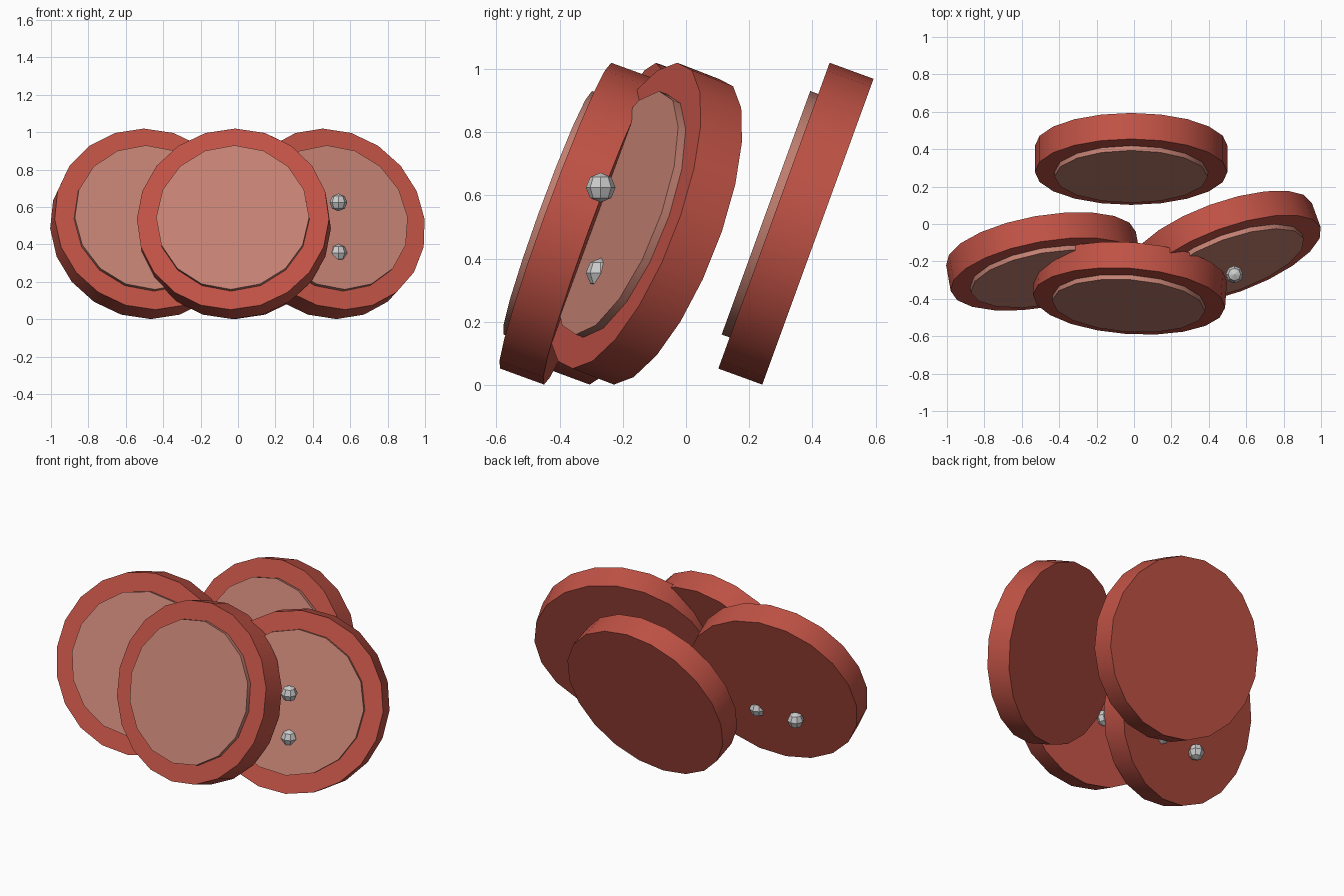
import bpy
from math import radians
from mathutils import Euler, Vector

if "Cube" in bpy.data.objects:
    bpy.data.objects.remove(bpy.data.objects["Cube"])


def material(name, color):
    m = bpy.data.materials.new(name)
    m.diffuse_color = color
    m.use_nodes = True
    m.node_tree.nodes["Principled BSDF"].inputs["Base Color"].default_value = m.diffuse_color
    return m


rim_red = material("rim_red", (0.53, 0.085, 0.06, 1))
face_pink = material("face_pink", (0.55, 0.22, 0.17, 1))

TILT = radians(70)        # discs lean back 20 degrees
RADIUS, THICK = 0.515, 0.148
INNER_RADIUS, INNER_FRONT = 0.41, 0.101


def cylinder(name, sides, radius, depth, loc, rot, mat):
    bpy.ops.mesh.primitive_cylinder_add(vertices=sides, radius=radius, depth=depth,
                                        location=loc, rotation=rot)
    ob = bpy.context.object
    ob.name = name
    ob.data.materials.append(mat)
    bpy.ops.object.shade_smooth_by_angle(angle=radians(30))


def leaning_disc(name, x, y, yaw):
    rot = Euler((TILT, 0, radians(yaw)))
    centre = Vector((x, y, 0.5105))
    cylinder(name + "_disc", 20, RADIUS, THICK, centre, rot, rim_red)
    # raised pad on the front of the disc
    front = rot.to_matrix() @ Vector((0, 0, INNER_FRONT / 2))
    cylinder(name + "_pad", 16, INNER_RADIUS, INNER_FRONT, centre + front, rot, face_pink)


# Four leaning discs
for name, x, y, yaw in (("back", -0.015, 0.348, 0),
                        ("left", -0.485, -0.2, 10),
                        ("front", -0.022, -0.343, -4),
                        ("right", 0.49, -0.128, 20)):
    leaning_disc(name, x, y, yaw)

# Small grey beads
for name, loc in (("right_bead_upper", (0.537, -0.27, 0.625)),
                  ("right_bead_lower", (0.537, -0.27, 0.355)),
                  ("left_bead_outer", (-0.612, -0.19, 0.305)),
                  ("left_bead_inner", (-0.356, -0.187, 0.31)),
                  ("front_bead", (-0.045, -0.31, 0.366))):
    bpy.ops.mesh.primitive_uv_sphere_add(segments=8, ring_count=4, radius=0.047, location=loc)
    bpy.context.object.name = name
